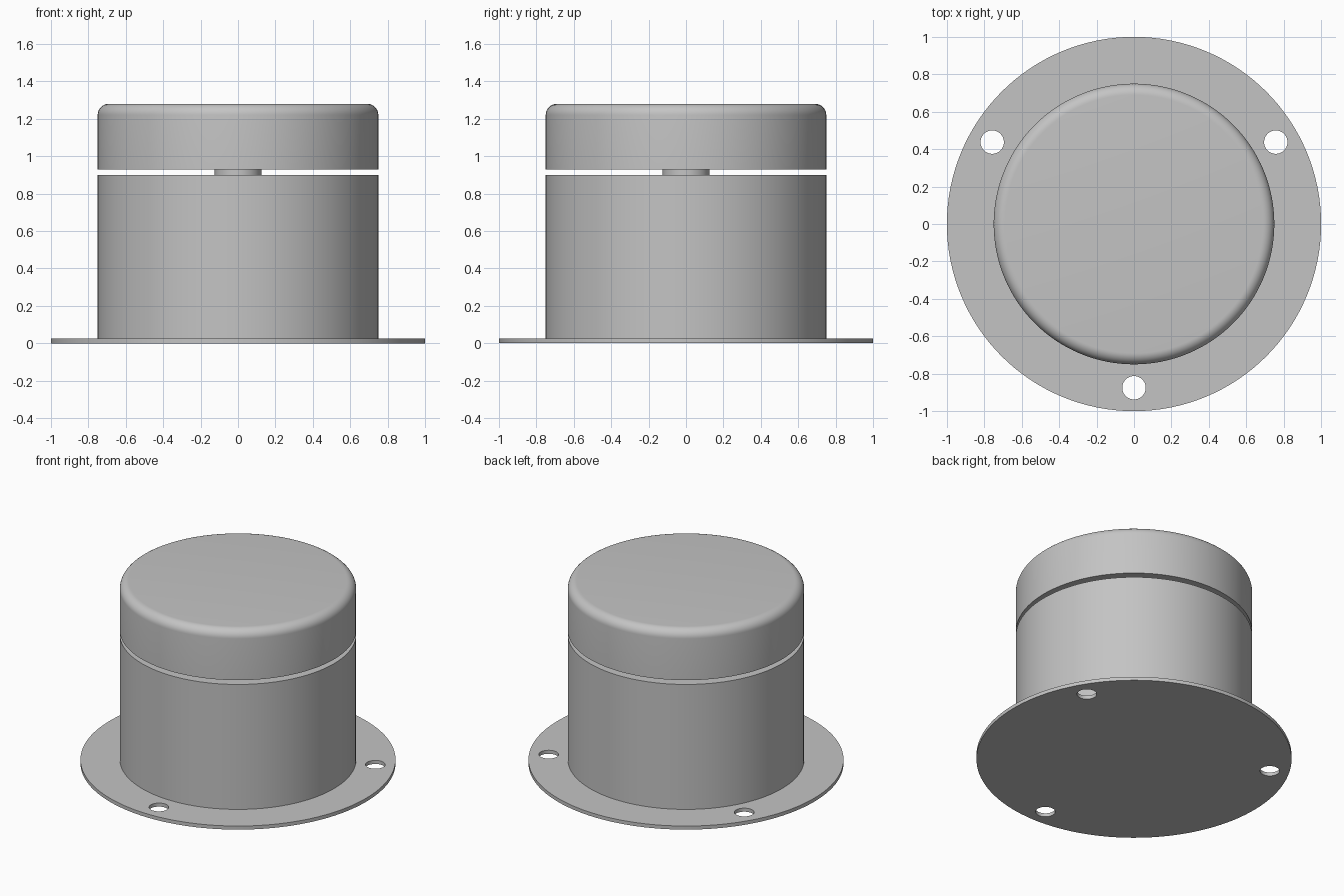
import bpy
import bmesh
from math import cos, sin, pi, radians

SEGMENTS = 128
BODY_RADIUS = 0.75
FLANGE_TOP = 0.025
FILLET = 0.06
CAP_TOP = 1.28

if "Cube" in bpy.data.objects:
    bpy.data.objects.remove(bpy.data.objects["Cube"], do_unlink=True)

grey = bpy.data.materials.new("plain grey")
grey.use_nodes = True
grey.diffuse_color = (0.55, 0.55, 0.55, 1)
grey.node_tree.nodes["Principled BSDF"].inputs["Base Color"].default_value = grey.diffuse_color


def smooth(obj):
    obj.data.shade_smooth()
    obj.data.set_sharp_from_angle(angle=radians(30))


def lathe(name, profile, centre=(0, 0), segments=SEGMENTS):
    """Closed solid of revolution from (radius, height) points, bottom to top."""
    bm = bmesh.new()
    rings = []
    for radius, z in profile:
        angles = [2 * pi * i / segments for i in range(segments)]
        rings.append([bm.verts.new((centre[0] + radius * cos(a),
                                    centre[1] + radius * sin(a), z)) for a in angles])
    for low, high in zip(rings, rings[1:]):
        for i in range(segments):
            j = (i + 1) % segments
            bm.faces.new((low[i], low[j], high[j], high[i]))
    bm.faces.new(rings[0][::-1])
    bm.faces.new(rings[-1])
    mesh = bpy.data.meshes.new(name)
    bm.to_mesh(mesh)
    bm.free()
    mesh.materials.append(grey)
    obj = bpy.data.objects.new(name, mesh)
    bpy.context.collection.objects.link(obj)
    smooth(obj)
    return obj


# Mounting flange with three evenly spaced screw holes
flange = lathe("mounting_flange", [(1, 0), (1, FLANGE_TOP)])
for k in range(3):
    angle = radians(30 + 120 * k)
    cutter = lathe("hole_cutter", [(0.0625, -0.1), (0.0625, 0.1)],
                   (0.875 * cos(angle), 0.875 * sin(angle)), 48)
    cut = flange.modifiers.new("screw_hole", "BOOLEAN")
    cut.operation = "DIFFERENCE"
    cut.solver = "EXACT"
    cut.object = cutter
    bpy.context.view_layer.objects.active = flange
    bpy.ops.object.modifier_apply(modifier=cut.name)
    bpy.data.objects.remove(cutter, do_unlink=True)
smooth(flange)

# Cylindrical body and the short spindle that carries the cap
lathe("body", [(BODY_RADIUS, FLANGE_TOP), (BODY_RADIUS, 0.9)])
lathe("spindle", [(0.125, 0.9), (0.125, 0.93)], segments=64)

# Cap with a rounded top rim
rim = [(BODY_RADIUS - FILLET + FILLET * cos(a), CAP_TOP - FILLET + FILLET * sin(a))
       for a in (pi / 2 * i / 10 for i in range(11))]
lathe("cap", [(BODY_RADIUS, 0.93)] + rim)
